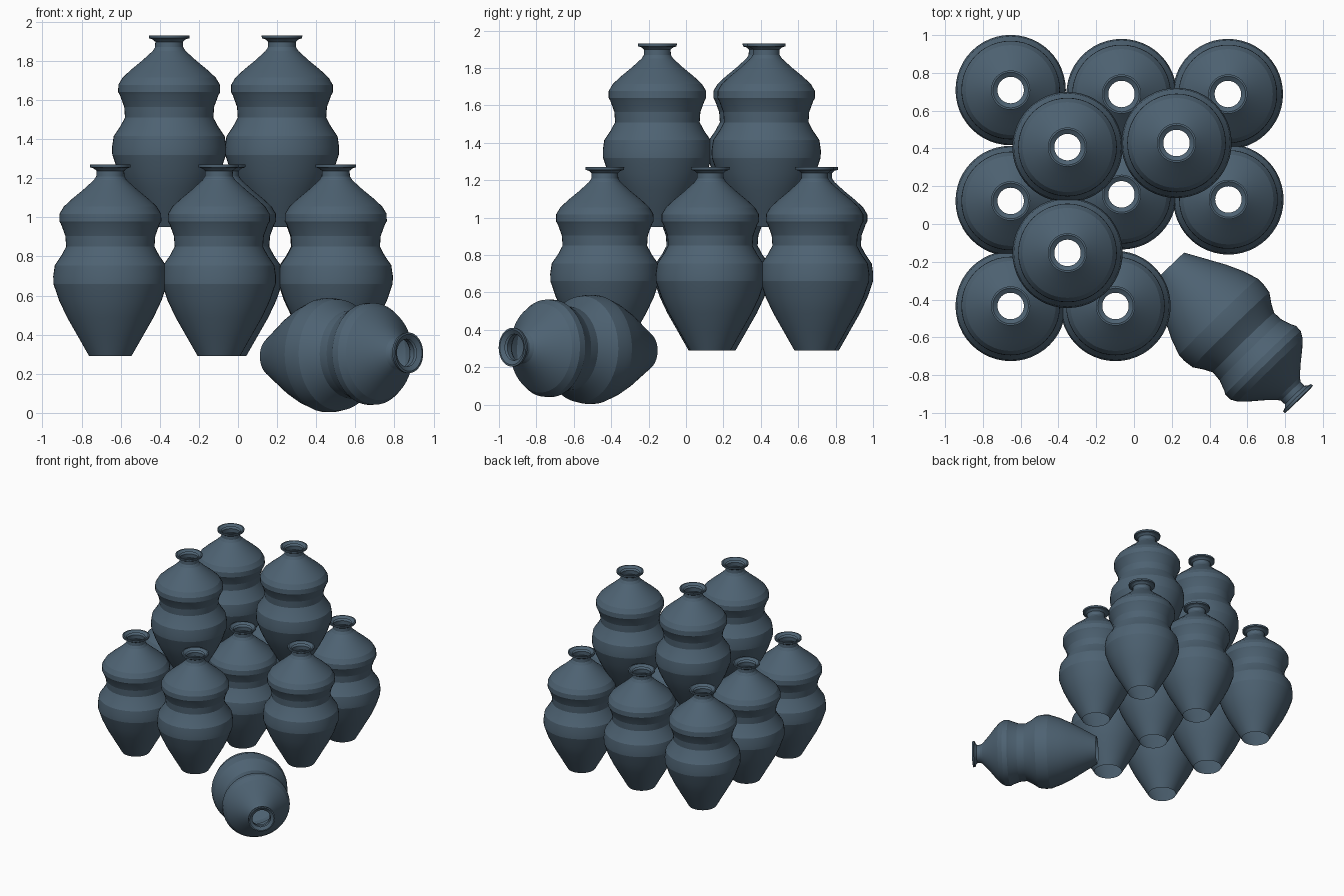
import bpy, bmesh, math
from mathutils import Vector, Matrix

if "Cube" in bpy.data.objects:
    bpy.data.objects.remove(bpy.data.objects["Cube"])

clay = bpy.data.materials.new("slate_blue_clay")
clay.diffuse_color = (0.075, 0.122, 0.168, 1)
clay.use_nodes = True
clay.node_tree.nodes["Principled BSDF"].inputs["Base Color"].default_value = clay.diffuse_color

# Jar outline: (radius, height), open at the foot and at the mouth
PROFILE = [(0.108, 0.0), (0.165, 0.1), (0.222, 0.2), (0.262, 0.285), (0.291, 0.37),
           (0.292, 0.41), (0.284, 0.465), (0.25, 0.515), (0.226, 0.56), (0.23, 0.615),
           (0.252, 0.675), (0.261, 0.69), (0.26, 0.728), (0.238, 0.765), (0.195, 0.805),
           (0.14, 0.85), (0.085, 0.9), (0.072, 0.92), (0.071, 0.948), (0.084, 0.96),
           (0.103, 0.966), (0.104, 0.98), (0.094, 0.981), (0.07, 0.966)]
SEGMENTS = 48


def jar_mesh():
    bm = bmesh.new()
    rings = []
    for r, z in PROFILE:
        rings.append([bm.verts.new((r * math.cos(2 * math.pi * i / SEGMENTS),
                                    r * math.sin(2 * math.pi * i / SEGMENTS), z))
                      for i in range(SEGMENTS)])
    for low, high in zip(rings, rings[1:]):
        for i in range(SEGMENTS):
            j = (i + 1) % SEGMENTS
            bm.faces.new((low[i], low[j], high[j], high[i]))
    mesh = bpy.data.meshes.new("jar")
    bm.to_mesh(mesh)
    bm.free()
    mesh.materials.append(clay)
    return mesh


MESH = jar_mesh()


def add_jar(name, matrix):
    ob = bpy.data.objects.new(name, MESH.copy())
    bpy.context.collection.objects.link(ob)
    ob.matrix_world = matrix
    bpy.ops.object.select_all(action='DESELECT')
    ob.select_set(True)
    bpy.context.view_layer.objects.active = ob
    bpy.ops.object.shade_smooth_by_angle(angle=math.radians(14))


# Lower layer of standing jars
lower = [(-0.653, 0.709), (-0.066, 0.688), (0.497, 0.688),
         (-0.653, 0.122), (-0.066, 0.157), (0.5, 0.13),
         (-0.653, -0.434), (-0.098, -0.434)]
for n, (x, y) in enumerate(lower):
    add_jar(f"lower_jar_{n + 1}", Matrix.Translation((x, y, 0.29)))

# Upper layer resting between the shoulders below
for n, (x, y) in enumerate([(-0.352, 0.407), (0.225, 0.429), (-0.352, -0.153)]):
    add_jar(f"upper_jar_{n + 1}", Matrix.Translation((x, y, 0.95)))

# Fallen jar lying at the front right corner
foot, mouth = Vector((0.189, -0.227, 0.287)), Vector((0.866, -0.922, 0.307))
turn = (mouth - foot).to_track_quat('Z', 'Y').to_matrix().to_4x4()
add_jar("fallen_jar", Matrix.Translation(foot) @ turn)
